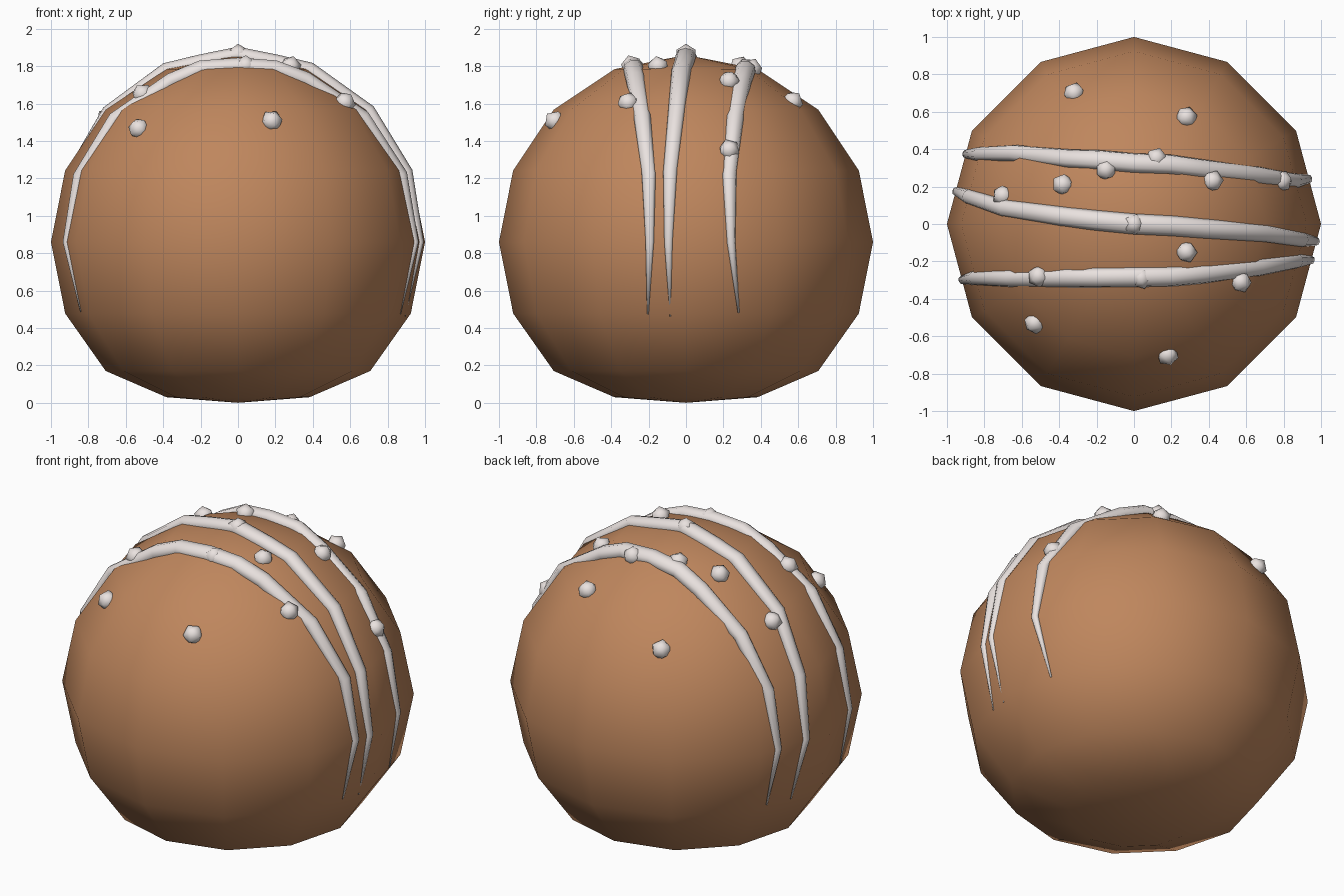
import bpy, bmesh, math
from mathutils import Vector
from mathutils.bvhtree import BVHTree

if "Cube" in bpy.data.objects:
    bpy.data.objects.remove(bpy.data.objects["Cube"])

CENTRE = Vector((0, 0, 0.86))


def material(name, rgb):
    m = bpy.data.materials.new(name)
    m.diffuse_color = (*rgb, 1)
    m.use_nodes = True
    m.node_tree.nodes["Principled BSDF"].inputs["Base Color"].default_value = m.diffuse_color
    return m


def finish(bm, name, mat, smooth):
    bmesh.ops.recalc_face_normals(bm, faces=bm.faces[:])
    for f in bm.faces:
        f.smooth = smooth
    me = bpy.data.meshes.new(name)
    bm.to_mesh(me)
    bm.free()
    me.materials.append(mat)
    ob = bpy.data.objects.new(name, me)
    bpy.context.collection.objects.link(ob)
    return ob


brown = material("chocolate", (0.52, 0.24, 0.11))
cream = material("icing", (0.82, 0.76, 0.74))

# Ball: 12-sided sphere with a slightly flattened base
bm = bmesh.new()
bmesh.ops.create_uvsphere(bm, u_segments=12, v_segments=8, radius=1)
for v in bm.verts:
    if v.co.z < -0.98:
        v.co.z = -0.86
    elif v.co.z < -0.85:
        v.co.z = -0.83
    elif v.co.z < -0.6:
        v.co.z = -0.69
    v.co += CENTRE
surface = BVHTree.FromBMesh(bm)
finish(bm, "ball", brown, True)


# Icing stripes: tapered tubes draped over the ball
ANGLES = [-114, -90, -67.5, -45, -22.5, -12, 0, 12, 22.5, 45, 67.5, 90, 114]
HALF_WIDTHS = [0.005, 0.023, 0.039, 0.046, 0.052, 0.054, 0.055]
HALF_WIDTHS += HALF_WIDTHS[-2::-1]
SIDES = 8


def stripe(name, ys):
    pts, normals = [], []
    for a, y in zip(ANGLES, ys):
        t, r = math.radians(a), math.sqrt(1 - y * y)
        d = Vector((r * math.sin(t), y, r * math.cos(t)))
        hit = surface.ray_cast(CENTRE + d * 2, -d)[0]
        pts.append(hit)
        normals.append(d)
    bm = bmesh.new()
    rings = []
    for i, (p, n, w) in enumerate(zip(pts, normals, HALF_WIDTHS)):
        tangent = pts[min(i + 1, len(pts) - 1)] - pts[max(i - 1, 0)]
        side = tangent.cross(n).normalized()
        up = side.cross(tangent).normalized()
        rings.append([bm.verts.new(p + side * w * math.cos(k * math.tau / SIDES)
                                   + up * 0.8 * w * math.sin(k * math.tau / SIDES))
                      for k in range(SIDES)])
    for a, b in zip(rings, rings[1:]):
        for k in range(SIDES):
            j = (k + 1) % SIDES
            bm.faces.new((a[k], a[j], b[j], b[k]))
    bm.faces.new(rings[0])
    bm.faces.new(rings[-1])
    finish(bm, name, cream, True)


stripe("front_stripe", [-.33, -.31, -.30, -.30, -.295, -.29, -.29,
                        -.285, -.275, -.24, -.205, -.20, -.21])
stripe("middle_stripe", [.21, .18, .15, .085, .04, .02, .0,
                         -.01, -.025, -.05, -.085, -.095, -.085])
stripe("back_stripe", [.39, .385, .385, .385, .36, .345, .33,
                       .32, .305, .27, .24, .25, .29])

# Sprinkles: little icosahedrons pointing outwards
SPRINKLES = [(-.32, .70), (.28, .57), (.12, .35), (-.15, .29), (-.38, .21),
             (-.70, .15), (.42, .23), (.79, .23), (0, 0), (.28, -.15),
             (-.51, -.28), (.57, -.31), (-.53, -.53), (.18, -.70), (.04, -.29)]
for i, (x, y) in enumerate(SPRINKLES):
    hit = surface.ray_cast(Vector((x, y, 3)), Vector((0, 0, -1)))[0]
    out = (hit - CENTRE).normalized()
    bm = bmesh.new()
    bmesh.ops.create_icosphere(bm, subdivisions=1, radius=0.06)
    q = Vector((0, 0, 1)).rotation_difference(out)
    for v in bm.verts:
        v.co = q @ v.co + hit
    finish(bm, f"sprinkle_{i + 1}", cream, True)
